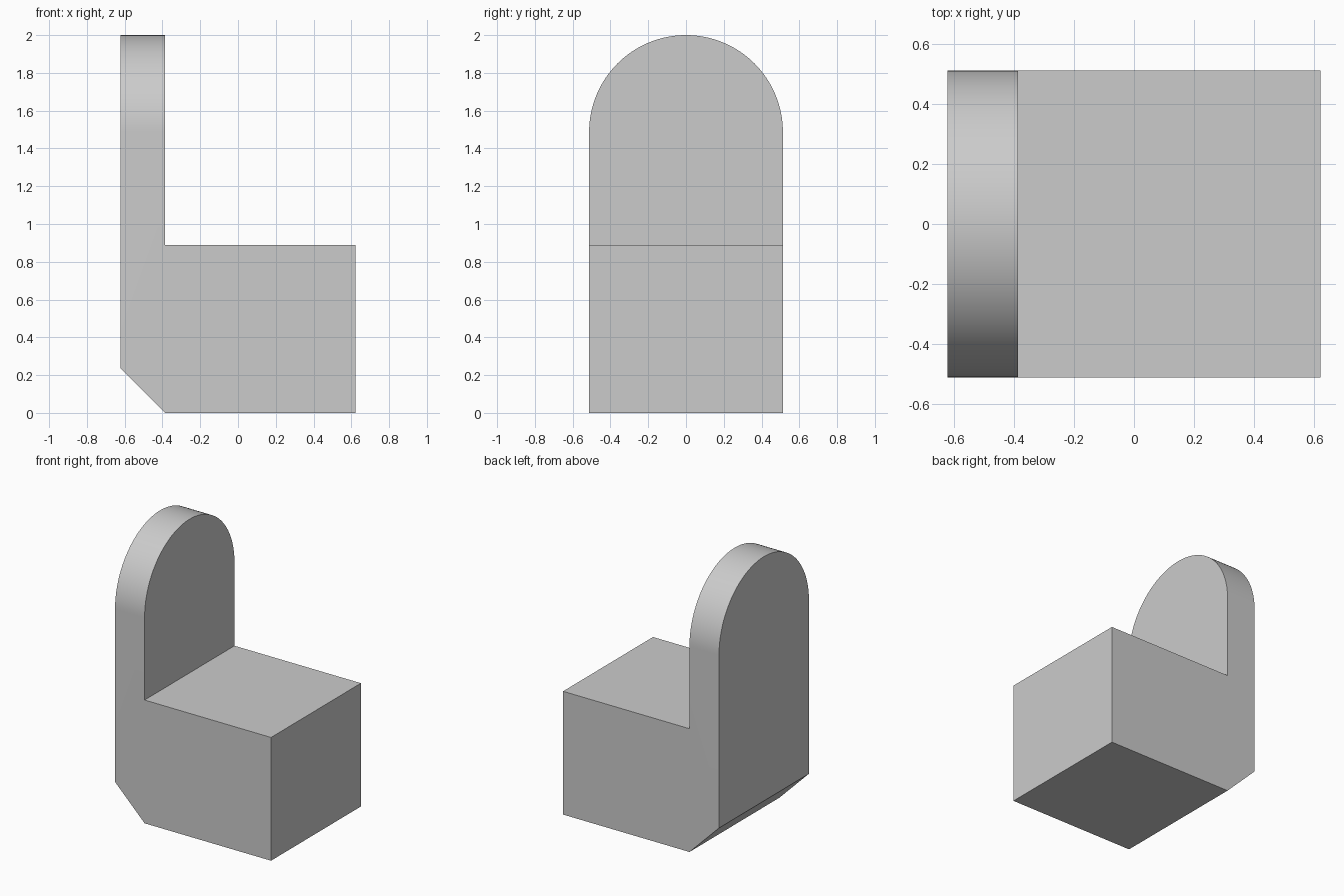
import bpy, bmesh, math

cube = bpy.data.objects.get("Cube")
if cube:
    bpy.data.objects.remove(cube, do_unlink=True)

BACK, INNER, FRONT = -0.623, -0.387, 0.623   # x of the upright's outer and inner faces, block end
HALF = 0.513                                 # half the width
BLOCK_TOP, HEIGHT = 0.89, 2.0
CHAMFER = INNER - BACK
SPRING = HEIGHT - HALF                       # where the round top begins
STEPS = 64

grey = bpy.data.materials.new("light grey")
grey.use_nodes = True
colour = (0.6, 0.6, 0.6, 1)
grey.diffuse_color = colour
grey.node_tree.nodes["Principled BSDF"].inputs["Base Color"].default_value = colour

bm = bmesh.new()

# Side profile: block, upright stub and chamfered lower corner, drawn across the width
profile = [(INNER, 0), (FRONT, 0), (FRONT, BLOCK_TOP), (INNER, BLOCK_TOP),
           (INNER, SPRING), (BACK, SPRING), (BACK, CHAMFER)]
sides = [[bm.verts.new((x, y, z)) for x, z in profile] for y in (-HALF, HALF)]
near, far = sides
bm.faces.new(near)
bm.faces.new(far)
for i in range(len(profile)):
    j = (i + 1) % len(profile)
    if i not in (3, 4, 5):                   # the upright's faces are closed with the arch below
        bm.faces.new((near[i], near[j], far[j], far[i]))


# Rounded top: matching arcs on the inner and outer faces of the upright
def arc(x, start, end):
    angles = [math.pi * k / STEPS for k in range(1, STEPS)]
    return [start] + [bm.verts.new((x, HALF * math.cos(a), SPRING + HALF * math.sin(a)))
                      for a in angles] + [end]


inner = arc(INNER, far[4], near[4])
outer = arc(BACK, far[5], near[5])
for k in range(STEPS):
    bm.faces.new((inner[k], inner[k + 1], outer[k + 1], outer[k]))
bm.faces.new(inner + [near[3], far[3]])
bm.faces.new(outer + [near[6], far[6]])

bmesh.ops.recalc_face_normals(bm, faces=bm.faces[:])
mesh = bpy.data.meshes.new("arched_bracket")
bm.to_mesh(mesh)
bm.free()
mesh.materials.append(grey)

bracket = bpy.data.objects.new("arched_bracket", mesh)
bpy.context.collection.objects.link(bracket)
bpy.ops.object.select_all(action='DESELECT')
bracket.select_set(True)
bpy.context.view_layer.objects.active = bracket
bpy.ops.object.shade_smooth_by_angle(angle=math.radians(30))
